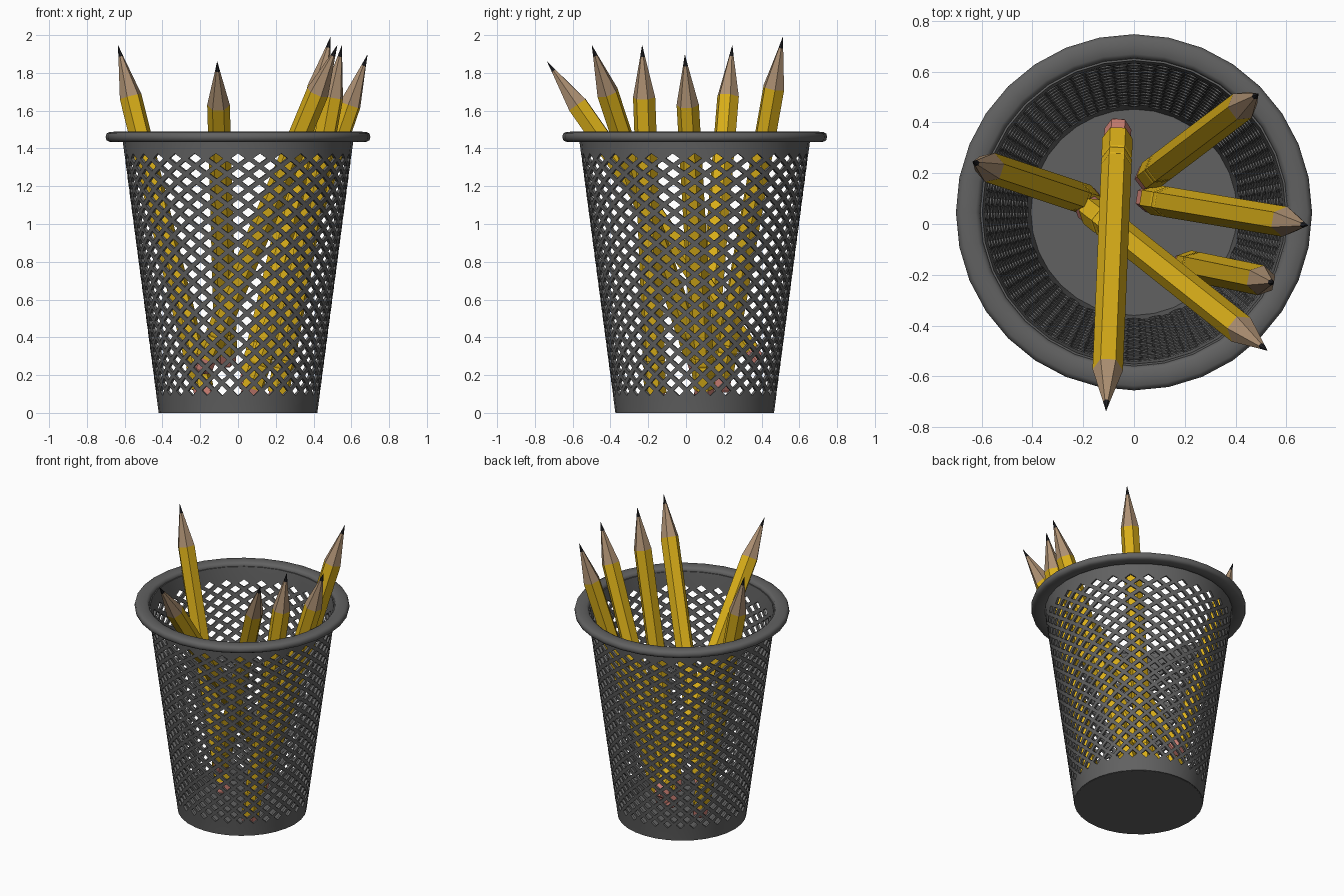
import bpy, bmesh
from math import cos, sin, pi, radians
from mathutils import Vector

if "Cube" in bpy.data.objects:
    bpy.data.objects.remove(bpy.data.objects["Cube"])

CY = 0.046          # cup centre in y


def material(name, rgb):
    m = bpy.data.materials.new(name)
    m.diffuse_color = (*rgb, 1)
    m.use_nodes = True
    m.node_tree.nodes["Principled BSDF"].inputs["Base Color"].default_value = m.diffuse_color
    return m


def make_object(name, bm, mats, loc=(0, 0, 0)):
    me = bpy.data.meshes.new(name)
    bm.to_mesh(me)
    bm.free()
    for m in mats:
        me.materials.append(m)
    ob = bpy.data.objects.new(name, me)
    ob.location = loc
    bpy.context.collection.objects.link(ob)
    return ob


def finish(ob, angle=35):
    # apply modifiers, then smooth with sharp edges kept
    bpy.ops.object.select_all(action='DESELECT')
    ob.select_set(True)
    bpy.context.view_layer.objects.active = ob
    for m in list(ob.modifiers):
        bpy.ops.object.modifier_apply(modifier=m.name)
    bpy.ops.object.shade_smooth_by_angle(angle=radians(angle))


def ring(bm, r, z, n):
    return [bm.verts.new((r * cos(2 * pi * i / n), r * sin(2 * pi * i / n), z)) for i in range(n)]


def bridge(bm, a, b, mat=0):
    n = len(a)
    for i in range(n):
        j = (i + 1) % n
        bm.faces.new((a[i], a[j], b[j], b[i])).material_index = mat


metal = material("dark_metal", (0.12, 0.12, 0.12))
yellow = material("yellow_paint", (0.72, 0.44, 0.01))
wood = material("bare_wood", (0.42, 0.28, 0.17))
pink = material("pink_rubber", (0.62, 0.22, 0.18))
lead = material("graphite", (0.015, 0.015, 0.018))

# Perforated wall: diamond lattice between two solid bands
HALF = 64           # half columns round the cup
LEVELS = 32         # half rows
Z0, DZ = 0.076, 0.041
HOLE = 0.64


bm = bmesh.new()
cache = {}


def wall_vert(h, z):
    a = 2 * pi * h / HALF
    r = 0.42 + 0.19 * z / 1.435
    return bm.verts.new((r * cos(a), r * sin(a), z))


def node(h, k):
    key = (h % HALF, k)
    if key not in cache:
        cache[key] = wall_vert(h, Z0 + k * DZ)
    return cache[key]


for k in range(LEVELS - 1):
    for h in range(k % 2, HALF, 2):
        outer = [node(h, k), node(h + 1, k + 1), node(h, k + 2), node(h - 1, k + 1)]
        zc = Z0 + (k + 1) * DZ
        inner = [wall_vert(h + HOLE * dx, zc + HOLE * DZ * dz)
                 for dx, dz in ((0, -1), (1, 0), (0, 1), (-1, 0))]
        bridge(bm, outer, inner)
for h in range(0, HALF, 2):
    bm.faces.new((node(h, 0), node(h + 2, 0), node(h + 1, 1)))
    bm.faces.new((node(h, LEVELS), node(h + 1, LEVELS - 1), node(h + 2, LEVELS)))
hs = range(0, HALF, 2)
bridge(bm, [wall_vert(h, 0) for h in hs], [node(h, 0) for h in hs])
bridge(bm, [node(h, LEVELS) for h in hs], [wall_vert(h, 1.46) for h in hs])
wall = make_object("mesh_wall", bm, [metal], (0, CY, 0))
sol = wall.modifiers.new("thickness", 'SOLIDIFY')
sol.thickness = 0.016
sol.offset = -1
finish(wall)

# Floor disc
bm = bmesh.new()
bmesh.ops.create_cone(bm, cap_ends=True, segments=32, radius1=0.412, radius2=0.412, depth=0.014)
finish(make_object("cup_floor", bm, [metal], (0, CY, 0.007)))

# Rounded rim
bm = bmesh.new()
N = 12
rings = []
for i in range(N):
    t = 2 * pi * i / N
    c, s = cos(t), sin(t)
    # rounded flat section
    x = 0.048 * (abs(c) ** 0.7) * (1 if c > 0 else -1)
    z = 0.028 * (abs(s) ** 0.7) * (1 if s > 0 else -1)
    rings.append(ring(bm, 0.653 + x, 1.461 + z, 32))
for i in range(N):
    bridge(bm, rings[i], rings[(i + 1) % N])
bmesh.ops.recalc_face_normals(bm, faces=bm.faces)
finish(make_object("rim", bm, [metal], (0, CY, 0)), 60)

# Hexagonal pencil: (radius, height, material of the band above)
L = 1.95
profile = [(0.044, 0, 0), (0.053, 0.015, 0), (0.053, 0.08, 1), (0.06, 0.08, 1),
           (0.06, 0.20, 1), (0.056, 0.21, 1), (0.06, 0.22, 1), (0.06, 0.25, 1),
           (0.057, 0.255, 1), (0.06, 0.26, 1),
           (0.06, L - 0.28, 2), (0.013, L - 0.06, 3), (0.001, L, 3)]
bm = bmesh.new()
rings = [ring(bm, r, z, 6) for r, z, _ in profile]
for i in range(len(rings) - 1):
    bridge(bm, rings[i], rings[i + 1], profile[i][2])
bm.faces.new(rings[0][::-1]).material_index = 0
bm.faces.new(rings[-1]).material_index = 3
first = make_object("pencil_1", bm, [pink, yellow, wood, lead])

# Tip point and eraser end of each pencil
pencils = [((-0.635, 0.245, 1.945), (-0.17, 0.09, 0.06)),
           ((-0.11, -0.735, 1.86), (-0.063, 0.385, 0.26)),
           ((0.49, 0.513, 1.99), (0.05, 0.18, 0.12)),
           ((0.685, -0.006, 1.895), (0.05, 0.10, 0.06)),
           ((0.55, -0.232, 1.945), (0.20, -0.16, 0.03)),
           ((0.525, -0.498, 1.945), (-0.19, 0.07, 0.23))]
for i, (tip, end) in enumerate(pencils):
    ob = first
    if i:
        ob = bpy.data.objects.new(f"pencil_{i + 1}", first.data)
        bpy.context.collection.objects.link(ob)
    axis = (Vector(tip) - Vector(end)).normalized()
    ob.location = Vector(tip) - axis * L
    ob.rotation_mode = 'QUATERNION'
    ob.rotation_quaternion = axis.to_track_quat('Z', 'Y')
